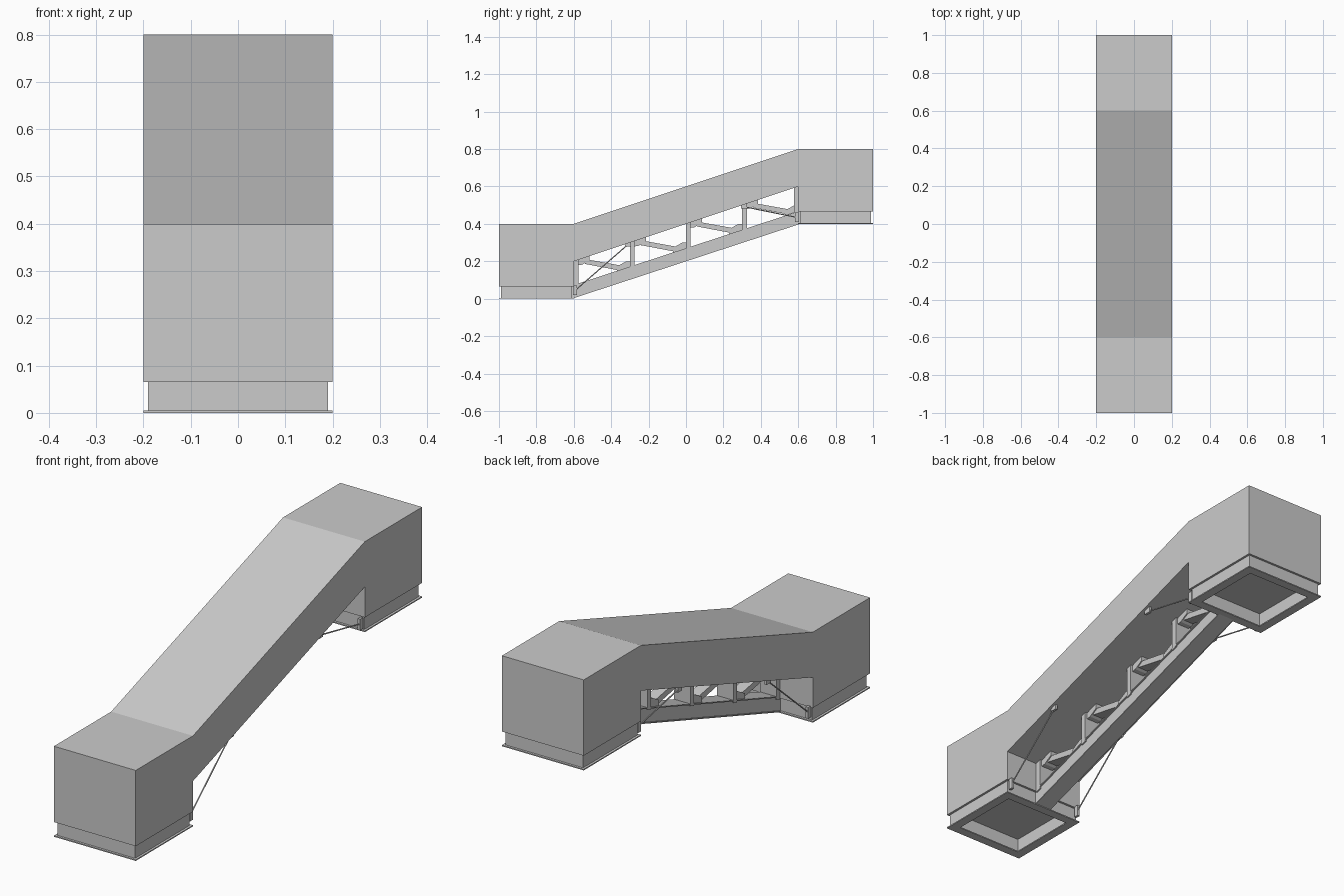
import bpy, bmesh, math
from mathutils import Vector

if "Cube" in bpy.data.objects:
    bpy.data.objects.remove(bpy.data.objects["Cube"])

grey = bpy.data.materials.new("light_grey")
grey.diffuse_color = (0.6, 0.6, 0.6, 1)
grey.use_nodes = True
grey.node_tree.nodes["Principled BSDF"].inputs["Base Color"].default_value = grey.diffuse_color


def finish(bm, name):
    bmesh.ops.recalc_face_normals(bm, faces=bm.faces)
    me = bpy.data.meshes.new(name)
    bm.to_mesh(me)
    bm.free()
    me.materials.append(grey)
    ob = bpy.data.objects.new(name, me)
    bpy.context.collection.objects.link(ob)
    return ob


def side_profile(name, pts, x0, x1):
    """Extrude a (y, z) outline from x0 to x1."""
    bm = bmesh.new()
    f = bm.faces.new([bm.verts.new((x0, y, z)) for y, z in pts])
    r = bmesh.ops.extrude_face_region(bm, geom=[f])
    vs = [v for v in r["geom"] if isinstance(v, bmesh.types.BMVert)]
    bmesh.ops.translate(bm, verts=vs, vec=(x1 - x0, 0, 0))
    return finish(bm, name)


def box(name, x0, x1, y0, y1, z0, z1):
    return side_profile(name, [(y0, z0), (y1, z0), (y1, z1), (y0, z1)], x0, x1)


def square_ring(name, cy, outer, inner, z0, z1):
    bm = bmesh.new()
    corners = [(-1, -1), (1, -1), (1, 1), (-1, 1)]
    loops = [[bm.verts.new((sx * h, cy + sy * h, z)) for sx, sy in corners]
             for h, z in ((outer, z0), (outer, z1), (inner, z1), (inner, z0))]
    for a in range(4):
        p, q = loops[a], loops[(a + 1) % 4]
        for i in range(4):
            j = (i + 1) % 4
            bm.faces.new((p[i], p[j], q[j], q[i]))
    return finish(bm, name)


def rod(name, a, b, radius):
    a, b = Vector(a), Vector(b)
    bm = bmesh.new()
    bmesh.ops.create_cone(bm, cap_ends=True, segments=8, radius1=radius,
                          radius2=radius, depth=(b - a).length)
    ob = finish(bm, name)
    ob.rotation_mode = 'QUATERNION'
    ob.rotation_quaternion = (b - a).to_track_quat('Z', 'Y')
    ob.location = (a + b) / 2
    return ob


def slope(y):
    """Rise of the ramp at y."""
    return (y + 0.6) / 3


# Outer cover: two end housings joined by the ramp
side_profile("cover", [
    (-1, .065), (-.6, .065), (-.6, .2), (.6, .6), (.6, .465), (1, .465),
    (1, .8), (.6, .8), (.2, .4 + slope(.2)), (-.6, .4), (-1, .4)], -.2, .2)

# Base frames: inset web with a protruding bottom flange
for label, cy, z in (("lower", -.8, 0), ("upper", .8, .4)):
    square_ring(label + "_base_web", cy, .19, .165, z + .004, z + .066)
    square_ring(label + "_base_flange", cy, .2, .16, z, z + .005)

# Central sloping beam with flanges
for name, half, low, high in (("beam_web", .034, .004, .066),
                              ("beam_bottom_flange", .04, 0, .005),
                              ("beam_top_flange", .04, .065, .07)):
    side_profile(name, [(-.61, low), (.61, .4 + low), (.61, .4 + high), (-.61, high)],
                 -half, half)

# Posts between the beam and the ramp
for i, y in enumerate((-.6, -.3, 0, .3, .578)):
    y1 = y + .025
    side_profile(f"post_{i}", [(y, slope(y) + .06), (y1, slope(y1) + .06),
                               (y1, slope(y1) + .205), (y, slope(y) + .205)], -.04, .04)

# Braces and gussets, one set per bay
for i in range(4):
    y = -.6 + .3 * i
    z = slope(y)
    side_profile(f"brace_{i}", [(y + .06, z + .186), (y + .25, z + .15),
                                (y + .255, z + .177), (y + .06, z + .212)], -.025, .025)
    side_profile(f"upper_gusset_{i}", [(y + .025, z + .18), (y + .045, z + .182),
                                       (y + .085, z + .206), (y + .085, z + .23),
                                       (y + .025, z + .21)], -.03, .03)
    side_profile(f"lower_gusset_{i}", [(y + .23, z + .145), (y + .3, z + .168),
                                       (y + .3, z + .2), (y + .28, z + .2),
                                       (y + .23, z + .172)], -.03, .03)

# Stay cables with end lugs, mirrored left and right
for side, s in (("left", -1), ("right", 1)):
    x = .182 * s
    for label, foot, head, out in (("lower", (-.592, .045), (-.31, .29), 1),
                                   ("upper", (.592, .435), (.31, .492), -1)):
        rod(f"{label}_cable_{side}", (x, *foot), (x, *head), .003)
        fy, fz = foot
        ys = sorted((fy - .012 * out, fy + .008 * out))
        box(f"{label}_foot_lug_{side}", x - .006, x + .006, ys[0], ys[1],
            fz - .025, fz + .025)
        hy, hz = head
        box(f"{label}_head_lug_{side}", x - .006, x + .006, hy - .015, hy + .015,
            hz - .01, hz + .02)
